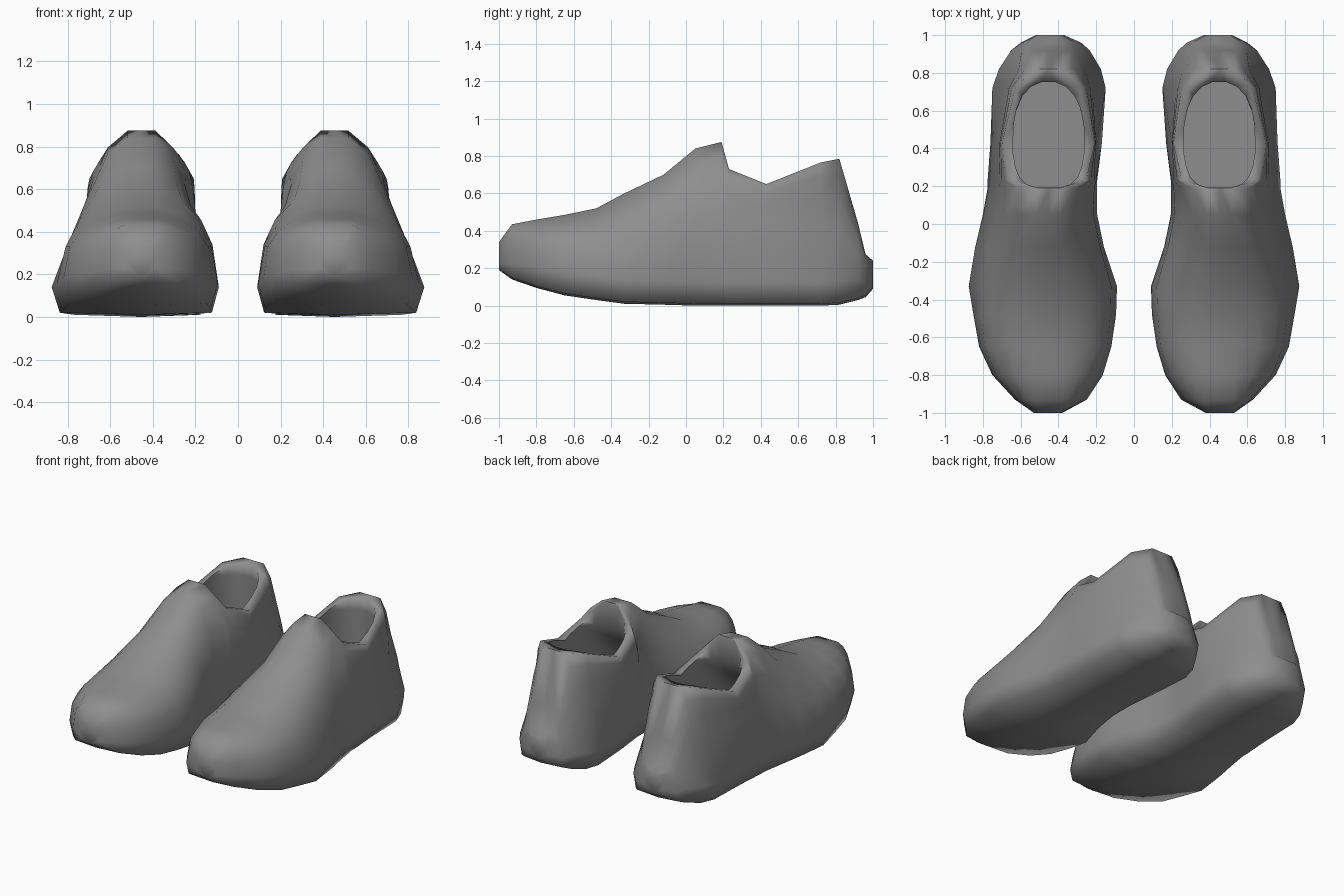
import bpy, bmesh, math

if "Cube" in bpy.data.objects:
    bpy.data.objects.remove(bpy.data.objects["Cube"])

# Cross-sections toe to heel:
# y, bottom z, sole left x, sole right x, mid z, mid left x, mid right x, top z, top half width
SECTIONS = [
    (-1.00, .19, .38, .53, .28, .385, .525, .34, .05),
    (-.93, .14, .25, .63, .32, .27, .62, .435, .08),
    (-.80, .095, .165, .75, .33, .19, .73, .46, .08),
    (-.65, .055, .12, .82, .33, .14, .79, .485, .09),
    (-.48, .03, .095, .85, .33, .125, .81, .52, .08),
    (-.33, .01, .09, .875, .34, .12, .80, .60, .07),
    (-.12, .005, .16, .84, .38, .18, .775, .70, .07),
    (.05, 0, .195, .80, .45, .215, .73, .84, .065),
    (.19, 0, .195, .775, .50, .21, .72, .875, .065),
    (.23, 0, .195, .775, .50, .20, .715, .73, .20),
    (.43, 0, .17, .76, .45, .20, .715, .65, .245),
    (.72, 0, .15, .75, .45, .22, .67, .765, .175),
    (.82, .005, .175, .715, .40, .26, .63, .785, .08),
    (.92, .03, .235, .65, .28, .29, .61, .44, .08),
    (.96, .045, .28, .60, .21, .31, .59, .275, .08),
    (1.00, .09, .37, .52, .18, .375, .515, .24, .05),
]
# Foot cavity levels: z, front y, back y, left x, right x
CAVITY = [
    (.12, -.25, .80, .24, .68),
    (.30, -.15, .78, .24, .67),
    (.55, .08, .77, .255, .645),
    (.70, .19, .755, .265, .64),
    (1.0, .19, .755, .265, .64),
]
CENTRE = .453


def loft(name, rings):
    bm = bmesh.new()
    loops = [[bm.verts.new(p) for p in r] for r in rings]
    n = len(loops[0])
    for a, b in zip(loops, loops[1:]):
        for i in range(n):
            j = (i + 1) % n
            bm.faces.new((a[i], a[j], b[j], b[i]))
    bm.faces.new(loops[0])
    bm.faces.new(loops[-1])
    bmesh.ops.recalc_face_normals(bm, faces=bm.faces)
    bmesh.ops.triangulate(bm, faces=[f for f in bm.faces if len(f.verts) > 4])
    me = bpy.data.meshes.new(name)
    bm.to_mesh(me)
    bm.free()
    ob = bpy.data.objects.new(name, me)
    bpy.context.collection.objects.link(ob)
    return ob


def shoe_ring(s):
    y, zb, xl, xr, zm, ml, mr, zt, tw = s
    zs = zb + min(.13, .45 * (zm - zb))

    def side(sole, mid, top):
        arch = [(mid + (top - mid) * u, zm + (zt - zm) * v)
                for u, v in ((.20, .44), (.54, .79))]
        foot = CENTRE + .91 * (sole - CENTRE)
        return [(foot, zb + .01), (sole, zs), (mid, zm)] + arch + [(top, zt)]

    right = side(xr, mr, CENTRE + tw)
    left = side(xl, ml, CENTRE - tw)
    pts = [(CENTRE, zb)] + right + [(CENTRE, zt)] + left[::-1]
    return [(x, y, z) for x, z in pts]


def cavity_ring(level, n=20):
    z, y0, y1, x0, x1 = level
    ring = []
    for i in range(n):
        a = 2 * math.pi * (i + .5) / n
        c, s = math.cos(a), math.sin(a)
        e = .62 if s < 0 else .9   # squarer under the tongue
        ring.append(((x0 + x1) / 2 + (x1 - x0) / 2 * math.copysign(abs(c) ** e, c),
                     (y0 + y1) / 2 + (y1 - y0) / 2 * math.copysign(abs(s) ** e, s), z))
    return ring


# Outer shoe body, hollowed by the foot cavity
shoe = loft("right_shoe", [shoe_ring(s) for s in SECTIONS])
cutter = loft("foot_cavity", [cavity_ring(c) for c in CAVITY])
cutter.hide_render = True
mod = shoe.modifiers.new("hollow", 'BOOLEAN')
mod.operation = 'DIFFERENCE'
mod.solver = 'EXACT'
mod.object = cutter
bpy.context.view_layer.objects.active = shoe
shoe.select_set(True)
bpy.ops.object.modifier_apply(modifier=mod.name)
bpy.data.objects.remove(cutter)
bpy.ops.object.shade_smooth_by_angle(angle=math.radians(80))

# Dark grey fabric
mat = bpy.data.materials.new("dark_grey")
mat.diffuse_color = (.27, .27, .27, 1)
mat.use_nodes = True
mat.node_tree.nodes["Principled BSDF"].inputs["Base Color"].default_value = mat.diffuse_color
shoe.data.materials.clear()
shoe.data.materials.append(mat)

# Mirrored shoe
other = shoe.copy()
other.data = shoe.data.copy()
other.name = "left_shoe"
bpy.context.collection.objects.link(other)
for v in other.data.vertices:
    v.co.x = -v.co.x
other.data.flip_normals()
